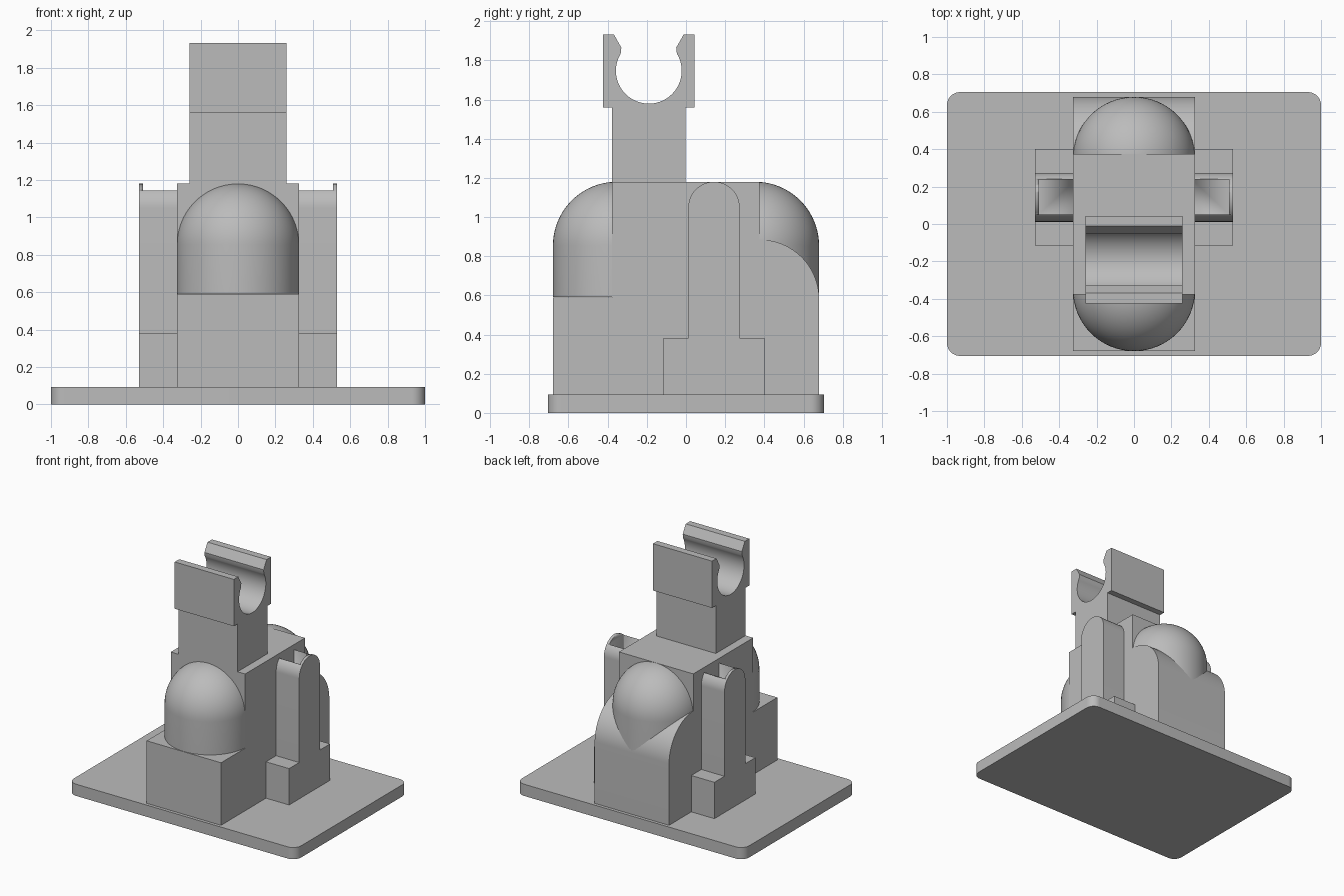
import bpy, bmesh
from math import sin, cos, pi, radians, atan2

cube = bpy.data.objects.get("Cube")
if cube:
    bpy.data.objects.remove(cube, do_unlink=True)

grey = bpy.data.materials.new("plain grey")
grey.use_nodes = True
grey.diffuse_color = (0.5, 0.5, 0.5, 1)
grey.node_tree.nodes["Principled BSDF"].inputs["Base Color"].default_value = (0.5, 0.5, 0.5, 1)


def finish(name, bm):
    """Turn a bmesh into a grey object with smooth curves and sharp edges."""
    bmesh.ops.recalc_face_normals(bm, faces=bm.faces)
    mesh = bpy.data.meshes.new(name)
    bm.to_mesh(mesh)
    bm.free()
    mesh.materials.append(grey)
    ob = bpy.data.objects.new(name, mesh)
    bpy.context.collection.objects.link(ob)
    bpy.ops.object.select_all(action='DESELECT')
    ob.select_set(True)
    bpy.context.view_layer.objects.active = ob
    bpy.ops.object.shade_smooth_by_angle(angle=radians(30))
    return ob


def arc(cx, cy, r, start, end, steps=24):
    """Points on an arc, angles in radians."""
    angles = [start + (end - start) * i / steps for i in range(steps + 1)]
    return [(cx + r * cos(a), cy + r * sin(a)) for a in angles]


def extrude(name, points, low, high, axis='x'):
    """Extrude a side profile (y, z) along x, or a plan (x, y) along z."""
    bm = bmesh.new()
    place = (lambda a, b: (low, a, b)) if axis == 'x' else (lambda a, b: (a, b, low))
    face = bm.faces.new([bm.verts.new(place(a, b)) for a, b in points])
    moved = bmesh.ops.extrude_face_region(bm, geom=[face])["geom"]
    step = (high - low, 0, 0) if axis == 'x' else (0, 0, high - low)
    bmesh.ops.translate(bm, vec=step, verts=[v for v in moved if isinstance(v, bmesh.types.BMVert)])
    return finish(name, bm)


def rectangle(a0, b0, a1, b1):
    return [(a0, b0), (a1, b0), (a1, b1), (a0, b1)]


# Base plate with rounded corners
plan = []
for i, (sx, sy) in enumerate([(1, 1), (-1, 1), (-1, -1), (1, -1)]):
    plan += arc(sx * 0.93, sy * 0.635, 0.07, i * pi / 2, (i + 1) * pi / 2, 10)
extrude("base_plate", plan, 0, 0.093, 'z')

# Body: front step, tall middle block, rounded back shoulder
W = 0.327
body = [(-0.68, 0.05), (-0.68, 0.59), (-0.377, 0.59), (-0.377, 1.18), (0.375, 1.18)]
body += arc(0.375, 0.58, 0.305, pi / 2, 0) + [(0.68, 0.05)]
extrude("body", body, -W, W)


# Domes: a hemisphere on an upright cylinder, sunk into the block
def dome(name, y, bottom):
    r, rings, segments = 0.3265, 20, 64
    profile = [(0, bottom), (r, bottom)] + arc(0, 1.18 - r, r, 0, pi / 2, rings)
    bm = bmesh.new()
    verts = [bm.verts.new((a, 0, z)) for a, z in profile]
    edges = [bm.edges.new(pair) for pair in zip(verts, verts[1:])]
    bmesh.ops.spin(bm, geom=verts + edges, cent=(0, 0, 0), axis=(0, 0, 1),
                   angle=2 * pi, steps=segments)
    bmesh.ops.remove_doubles(bm, verts=bm.verts, dist=0.0005)
    bmesh.ops.translate(bm, vec=(0, y, 0), verts=bm.verts)
    return finish(name, bm)


dome("front_dome", -0.353, 0.592)
dome("back_dome", 0.353, 0.45)

# Post and clip, one profile with an open round seat
cy, cz, r = -0.19, 1.747, 0.168
lip = 0.14
tilt = atan2(0.085, lip)
clip = [(-0.377, 1.15), (-0.377, 1.56), (cy - 0.234, 1.56), (cy - 0.234, 1.932),
        (cy - 0.178, 1.932), (cy - lip, 1.865)]
clip += arc(cy, cz, r, pi - tilt, 2 * pi + tilt, 48)
clip += [(cy + lip, 1.865), (cy + 0.178, 1.932), (cy + 0.234, 1.932),
         (cy + 0.234, 1.56), (-0.003, 1.56), (-0.003, 1.15)]
extrude("post_and_clip", clip, -0.26, 0.26)

# Side brackets: wide foot, round-topped column, open pocket behind the outer wall
bracket = [(-0.115, 0.05), (-0.115, 0.382), (0.012, 0.382)]
bracket += arc(0.143, 1.049, 0.131, pi, 0, 32)
bracket += [(0.274, 0.382), (0.4, 0.382), (0.4, 0.05)]
pocket = extrude("pocket_cutter", rectangle(0.052, 0.382, 0.238, 1.4), 0.28, 0.508)
pocket.hide_render = True
side = extrude("side_brackets", bracket, 0.31, 0.53)
cut = side.modifiers.new("pocket", 'BOOLEAN')
cut.operation = 'DIFFERENCE'
cut.solver = 'EXACT'
cut.object = pocket
bpy.ops.object.modifier_apply(modifier=cut.name)
bpy.data.objects.remove(pocket, do_unlink=True)
side.modifiers.new("other_side", 'MIRROR')
